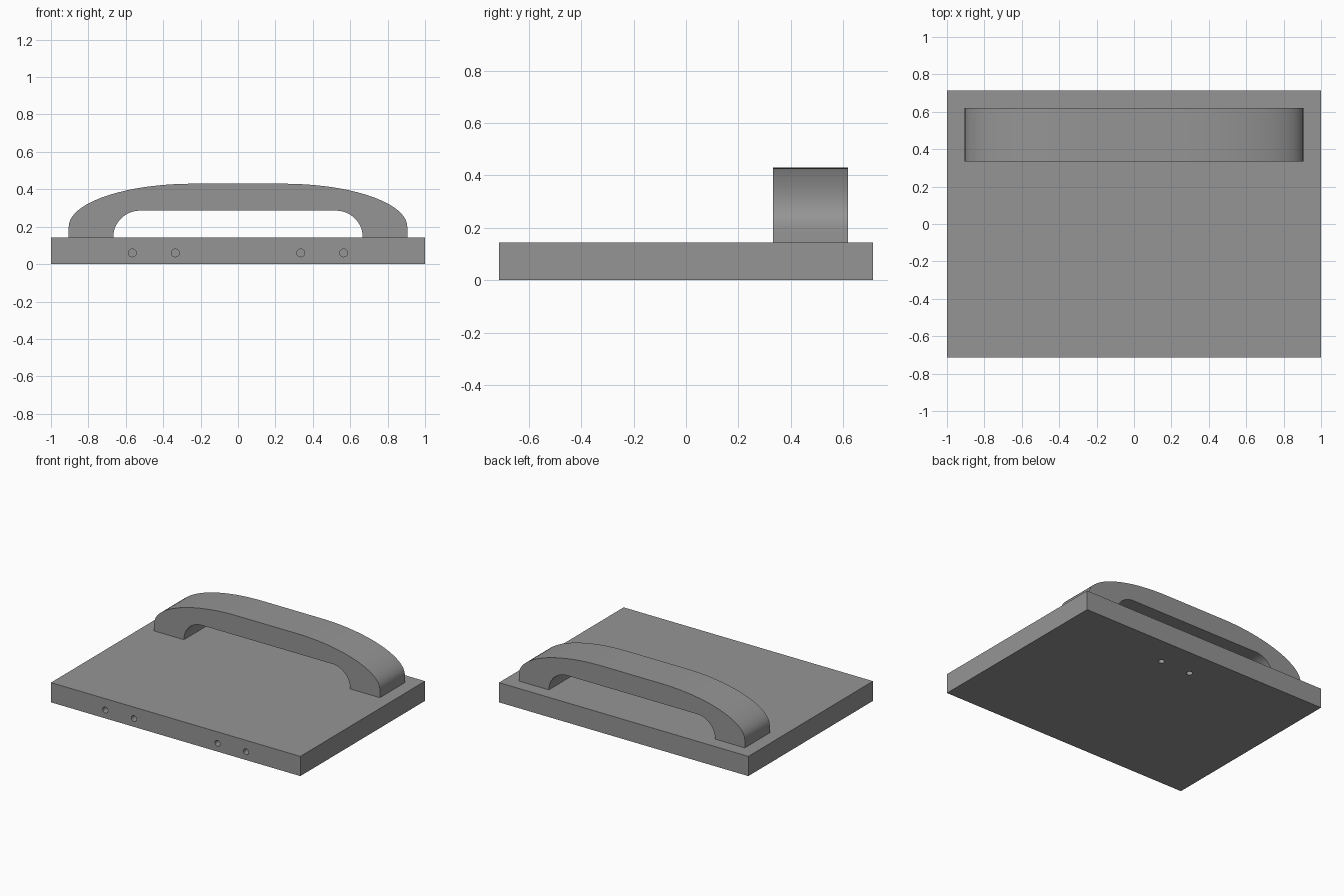
import bpy, math
from mathutils import Matrix

if "Cube" in bpy.data.objects:
    bpy.data.objects.remove(bpy.data.objects["Cube"])

grey = bpy.data.materials.new("medium grey")
grey.diffuse_color = (0.3, 0.3, 0.3, 1)
grey.use_nodes = True
grey.node_tree.nodes["Principled BSDF"].inputs["Base Color"].default_value = grey.diffuse_color

HX, HY, T = 1.0, 0.714, 0.143      # plate half sizes and thickness


def ellipse(cx, cz, rx, rz, a0, a1, n):
    """Points along an elliptical arc, angles in degrees."""
    out = []
    for i in range(n + 1):
        a = math.radians(a0 + (a1 - a0) * i / n)
        out.append((cx + rx * math.cos(a), cz + rz * math.sin(a)))
    return out


def extrude_xz(name, pts, y0, y1):
    """Closed XZ profile extruded along y."""
    n = len(pts)
    verts = [(x, y, z) for y in (y0, y1) for x, z in pts]
    faces = [tuple(range(n)), tuple(range(2 * n - 1, n - 1, -1))]
    faces += [(i, i + n, (i + 1) % n + n, (i + 1) % n) for i in range(n)]
    me = bpy.data.meshes.new(name)
    me.from_pydata(verts, [], faces)
    me.materials.append(grey)
    ob = bpy.data.objects.new(name, me)
    bpy.context.collection.objects.link(ob)
    return ob


def smooth(ob):
    bpy.ops.object.select_all(action='DESELECT')
    ob.select_set(True)
    bpy.context.view_layer.objects.active = ob
    bpy.ops.object.shade_smooth_by_angle(angle=math.radians(30))


# Base plate
plate = extrude_xz("base_plate", [(-HX, 0), (HX, 0), (HX, T), (-HX, T)], -HY, HY)


# Blind drilled holes
def drill(name, loc, rot, length):
    bpy.ops.mesh.primitive_cylinder_add(vertices=24, radius=0.021, depth=length,
                                        location=loc, rotation=rot)
    cutter = bpy.context.object
    cutter.name = name
    cutter.data.materials.append(grey)
    cutter.hide_render = True
    cutter.hide_set(True)
    mod = plate.modifiers.new(name, 'BOOLEAN')
    mod.operation = 'DIFFERENCE'
    mod.solver = 'EXACT'
    mod.object = cutter


for i, x in enumerate((-0.565, -0.335, 0.335, 0.565)):
    drill(f"front_hole_cutter_{i}", (x, -HY, 0.06), (math.pi / 2, 0, 0), 0.4)
for i, x in enumerate((-0.05, 0.19)):
    drill(f"bottom_hole_cutter_{i}", (x, 0.505, 0), (0, 0, 0), 0.16)
smooth(plate)

# Arched grab handle: right half of the outline, then mirrored
outer = [(0.905, T)] + ellipse(0.24, 0.2, 0.665, 0.23, 0, 90, 24)
inner = ellipse(0.524, T, 0.143, 0.143, 90, 0, 12)
half = inner + outer
profile = half + [(-x, z) for x, z in reversed(half)]
handle = extrude_xz("handle", profile, 0.333, 0.619)
smooth(handle)
